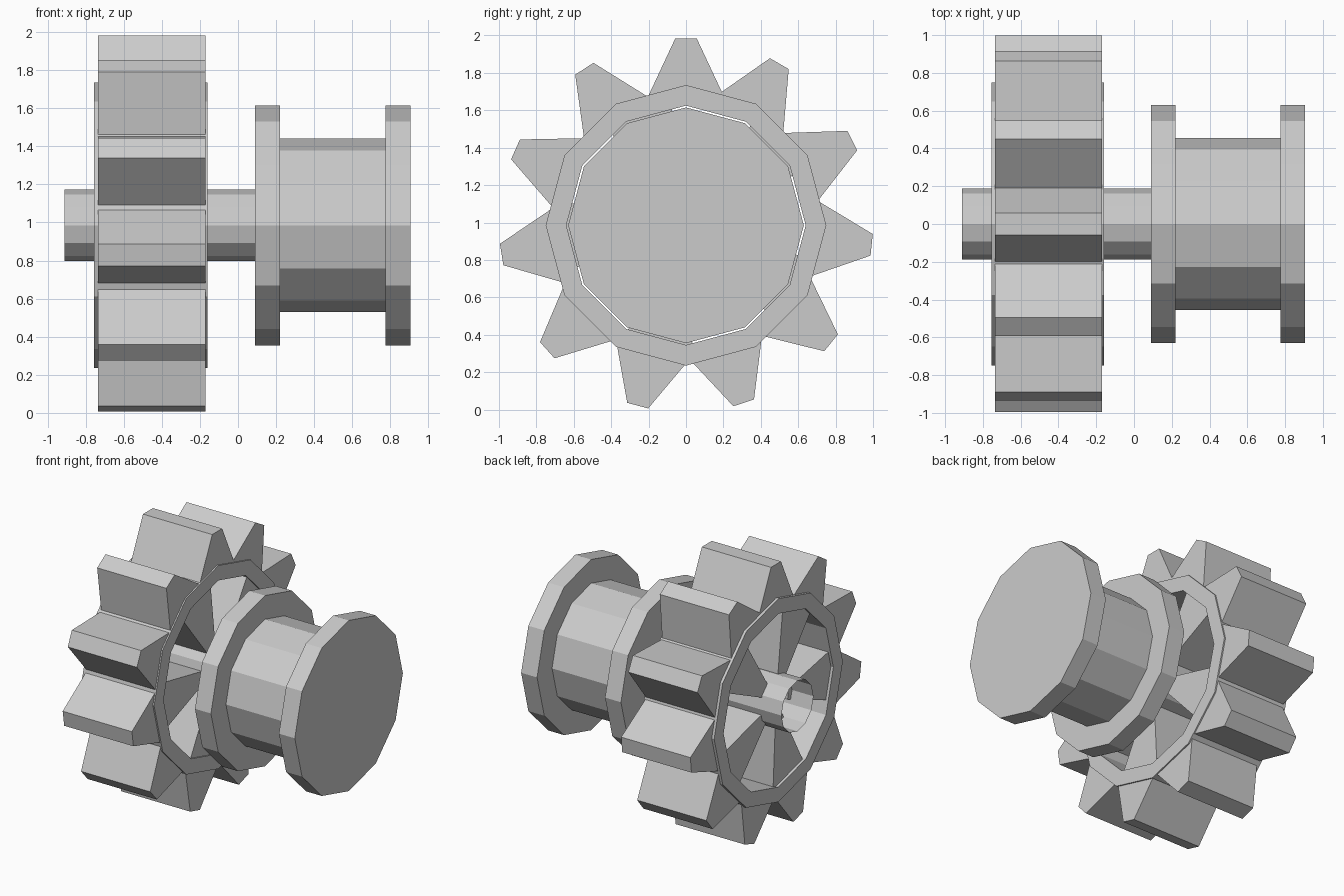
import bpy, bmesh
from math import sin, cos, radians, pi

if "Cube" in bpy.data.objects:
    bpy.data.objects.remove(bpy.data.objects["Cube"])

CZ = 0.985   # height of the shared axle axis
N = 12       # sides of every round part


def make(name, bm):
    bmesh.ops.recalc_face_normals(bm, faces=bm.faces)
    me = bpy.data.meshes.new(name)
    bm.to_mesh(me)
    bm.free()
    ob = bpy.data.objects.new(name, me)
    ob.location.z = CZ
    bpy.context.collection.objects.link(ob)
    return ob


def lathe(name, profile, closed=False, caps=True):
    """Revolve (x, radius) points about the x axis."""
    bm = bmesh.new()
    rings = [[bm.verts.new((x, r * sin(2 * pi * i / N), r * cos(2 * pi * i / N)))
              for i in range(N)] for x, r in profile]
    pairs = list(zip(rings, rings[1:]))
    if closed:
        pairs.append((rings[-1], rings[0]))
    for a, b in pairs:
        for i in range(N):
            j = (i + 1) % N
            bm.faces.new((a[i], a[j], b[j], b[i]))
    if caps and not closed:
        bm.faces.new(rings[0])
        bm.faces.new(rings[-1])
    return make(name, bm)


def radial_blocks(name, x0, x1, r_in, w_in, r_out, w_out, angles):
    """Tapered blocks pointing outward from the axle (w = half width)."""
    bm = bmesh.new()
    outline = [(r_in, -w_in), (r_out, -w_out), (r_out, w_out), (r_in, w_in)]
    for deg in angles:
        c, s = cos(radians(deg)), sin(radians(deg))
        ends = [[bm.verts.new((x, r * c - w * s, r * s + w * c)) for r, w in outline]
                for x in (x0, x1)]
        bm.faces.new(ends[0])
        bm.faces.new(ends[1])
        for i in range(4):
            j = (i + 1) % 4
            bm.faces.new((ends[0][i], ends[0][j], ends[1][j], ends[1][i]))
    return make(name, bm)


# Open-ended axle tube
lathe("axle", [(-0.91, 0.187), (0.09, 0.187)], caps=False)

# Spool with a flange at each end
lathe("spool", [(0.09, 0.63), (0.22, 0.63), (0.22, 0.455),
                (0.775, 0.455), (0.775, 0.63), (0.905, 0.63)])

# Hollow gear rim
lathe("gear_rim", [(-0.755, 0.75), (-0.16, 0.75), (-0.16, 0.64), (-0.755, 0.64)],
      closed=True)

# Eleven teeth stepped by 33 degrees, leaving one narrower gap
radial_blocks("gear_teeth", -0.735, -0.17, 0.68, 0.207, 0.998, 0.058,
              [90 + 33 * i for i in range(11)])

# Wedge spokes joining the axle to the rim
radial_blocks("gear_spokes", -0.735, -0.17, 0.14, 0.04, 0.66, 0.19,
              [41 + 72 * i for i in range(5)])
